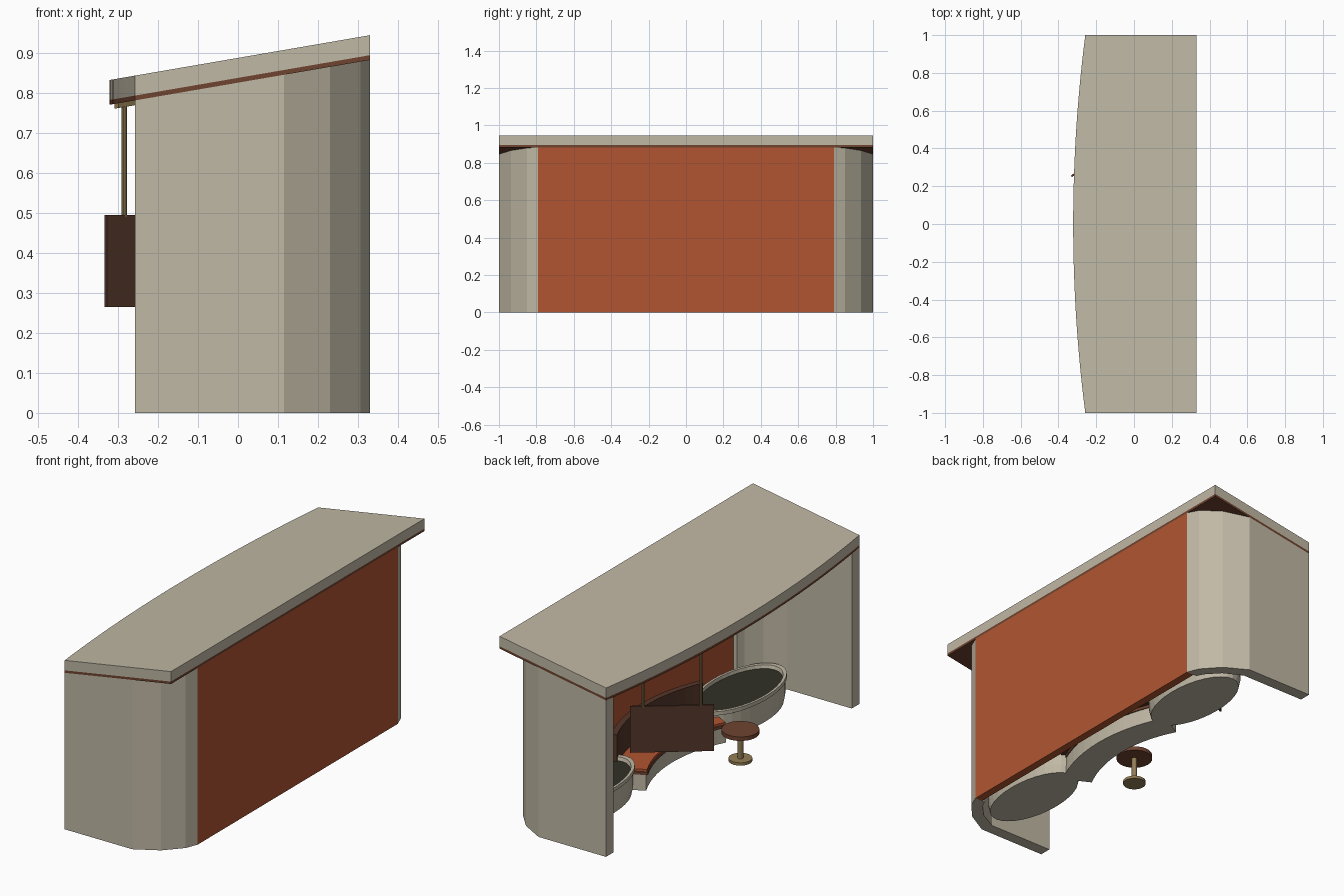
import bpy, bmesh, math
from mathutils import Vector

if "Cube" in bpy.data.objects:
    bpy.data.objects.remove(bpy.data.objects["Cube"])


def srgb(r, g, b):
    return [(c / 255 / 12.92) if c / 255 <= 0.04045 else ((c / 255 + 0.055) / 1.055) ** 2.4
            for c in (r, g, b)] + [1.0]


def material(name, *rgb):
    m = bpy.data.materials.new(name)
    m.diffuse_color = srgb(*rgb)
    m.use_nodes = True
    m.node_tree.nodes["Principled BSDF"].inputs["Base Color"].default_value = m.diffuse_color
    return m


CONCRETE = material("concrete", 192, 184, 165)
ORANGE = material("burnt_orange", 177, 85, 49)
TRIM = material("brown_trim", 112, 68, 48)
DARK = material("dark_wood", 84, 54, 41)
BRASS = material("brass", 148, 126, 84)
SOIL = material("dark_soil", 48, 48, 38)


def finish(name, bm, mat):
    bmesh.ops.recalc_face_normals(bm, faces=bm.faces)
    me = bpy.data.meshes.new(name)
    bm.to_mesh(me)
    bm.free()
    me.materials.append(mat)
    ob = bpy.data.objects.new(name, me)
    bpy.context.collection.objects.link(ob)
    return ob


def prism(name, outline, bottom, top, mat):
    """Extrude an outline between two heights, each a number or a function of x."""
    height = lambda h, x: h(x) if callable(h) else h
    bm = bmesh.new()
    lo = [bm.verts.new((x, y, height(bottom, x))) for x, y in outline]
    hi = [bm.verts.new((x, y, height(top, x))) for x, y in outline]
    n = len(outline)
    bm.faces.new(lo[::-1])
    bm.faces.new(hi)
    for i in range(n):
        j = (i + 1) % n
        bm.faces.new((lo[i], lo[j], hi[j], hi[i]))
    return finish(name, bm, mat)


def lathe(name, center, rings, mat, n=32):
    """Stack elliptical rings (rx, ry, z) and cap both ends."""
    bm = bmesh.new()
    loops = []
    for rx, ry, z in rings:
        loops.append([bm.verts.new((center[0] + rx * math.cos(2 * math.pi * i / n),
                                    center[1] + ry * math.sin(2 * math.pi * i / n), z))
                      for i in range(n)])
    for a, b in zip(loops, loops[1:]):
        for i in range(n):
            j = (i + 1) % n
            bm.faces.new((a[i], a[j], b[j], b[i]))
    bm.faces.new(loops[0][::-1])
    bm.faces.new(loops[-1])
    return finish(name, bm, mat)


def disc(name, center, r, z0, z1, mat, n=24):
    return lathe(name, center, [(r, r, z0), (r, r, z1)], mat, n)


def strip(a, b, half):
    """Thin rectangle outline around the line a-b."""
    a, b = Vector(a), Vector(b)
    d = (b - a).normalized()
    s = Vector((-d.y, d.x)) * half
    return [a + s, b + s, b - s, a - s]


def arc_band(r0, r1, deg, n=14):
    """Curved band outline around the bench centre."""
    cx = -0.603
    ang = [math.radians(-deg + 2 * deg * i / n) for i in range(n + 1)]
    return ([(cx + r0 * math.cos(t), r0 * math.sin(t)) for t in ang] +
            [(cx + r1 * math.cos(t), r1 * math.sin(t)) for t in ang[::-1]])


# Sloping roof with a bowed front edge
under = lambda x: 0.826 + 0.172 * x
trim_top = lambda x: under(x) + 0.012
roof_top = lambda x: under(x) + 0.062
ys = [-1 + 2 * i / 24 for i in range(25)]
roof = [(0.33, -1), (0.33, 1)] + [(-0.322 + 0.064 * y * y, y) for y in ys[::-1]]
prism("roof_trim", roof, under, trim_top, TRIM)
prism("roof_slab", roof, trim_top, roof_top, CONCRETE)

# Side walls wrapping round the corners, and the back panel
wing = [(-0.258, 1), (0.115, 1), (0.23, 0.935), (0.306, 0.85), (0.33, 0.79),
        (0.272, 0.79), (0.255, 0.825), (0.195, 0.89), (0.10, 0.94), (-0.258, 0.94)]
for side, label in ((1, "left"), (-1, "right")):
    prism(f"side_wall_{label}", [(x, y * side) for x, y in wing], 0, under, CONCRETE)
prism("back_panel", [(0.33, -0.79), (0.33, 0.79), (0.29, 0.79), (0.29, -0.79)], 0, under, ORANGE)

# Oval planters at both ends of the bench
RX, RY = 0.15, 0.30
profile = [(0.94, 0), (0.98, 0.04), (0.98, 0.112), (1.01, 0.115), (1.01, 0.134),
           (0.93, 0.134), (0.91, 0.112)]
for side, label in ((1, "left"), (-1, "right")):
    c = (0.123, 0.6 * side)
    lathe(f"planter_{label}", c, [(RX * s, RY * s, z) for s, z in profile], CONCRETE)
    disc_rings = [(RX * 0.915, RY * 0.915, 0.10), (RX * 0.915, RY * 0.915, 0.117)]
    lathe(f"planter_soil_{label}", c, disc_rings, SOIL)

# Curved bench
prism("bench_base", arc_band(0.68, 0.825, 27.6), 0, 0.078, CONCRETE)
prism("bench_trim", arc_band(0.672, 0.83, 27.6), 0.078, 0.092, TRIM)
prism("bench_seat", arc_band(0.676, 0.82, 27.2), 0.092, 0.104, ORANGE)
prism("bench_backrest", arc_band(0.82, 0.85, 24.5), 0.092, 0.25, DARK)

# Small round table
table = (-0.165, -0.194)
disc("table_foot", table, 0.054, 0, 0.014, BRASS)
disc("table_post", table, 0.013, 0.014, 0.14, BRASS, 12)
disc("table_top", table, 0.086, 0.138, 0.158, TRIM)

# Hanging board on two rods and a ceiling rail
a, b = Vector((-0.03, 0.486)), Vector((-0.331, 0.252))
prism("hanging_board", strip(a, b, 0.005), 0.265, 0.495, DARK)
prism("ceiling_rail", strip(a.lerp(b, 0.08), a.lerp(b, 0.91), 0.008),
      lambda x: under(x) - 0.012, under, BRASS)
for i, t in enumerate((0.155, 0.845)):
    p = a.lerp(b, t)
    disc(f"board_rod_{i + 1}", p, 0.0065, 0.49, under(p.x) - 0.004, BRASS, 10)
